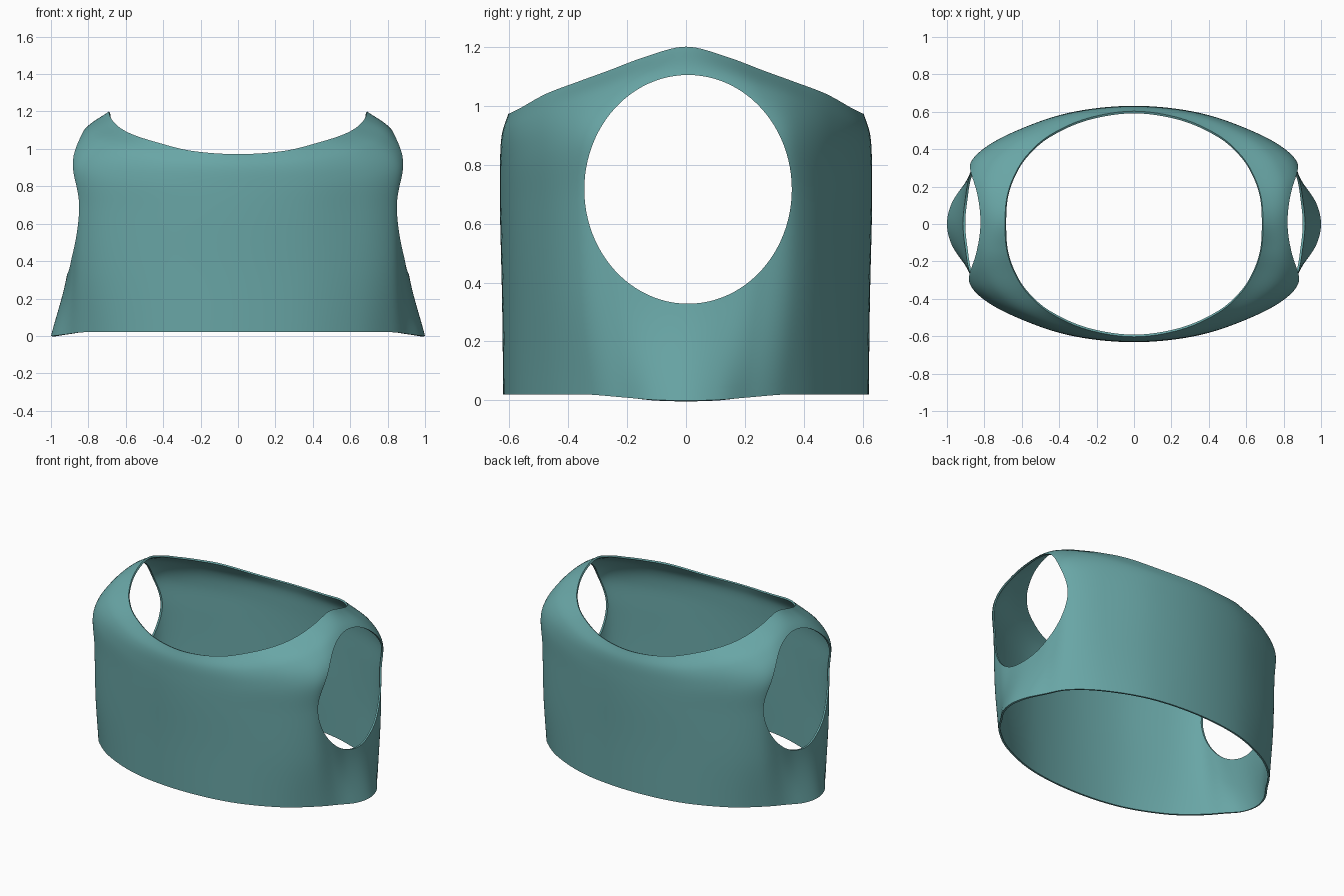
import bpy, bmesh, math
from mathutils import Vector

if "Cube" in bpy.data.objects:
    bpy.data.objects.remove(bpy.data.objects["Cube"])

# Quarter cross-sections (side seam -> centre), hem up to neckline
SECTIONS = [
    [(1, 0, 0), (.975, .11, .002), (.91, .21, .01), (.82, .335, .02), (.64, .47, .02), (.35, .583, .02), (0, .62, .02)],
    [(.912, 0, .34), (.905, .12, .34), (.887, .24, .34), (.825, .365, .34), (.65, .482, .34), (.35, .587, .34), (0, .624, .34)],
    [(.885, 0, .7), (.882, .14, .7), (.868, .29, .7), (.815, .386, .68), (.65, .487, .66), (.35, .593, .65), (0, .631, .64)],
    [(.905, 0, .95), (.903, .14, .94), (.888, .28, .92), (.825, .38, .89), (.65, .487, .85), (.35, .593, .82), (0, .631, .8)],
    [(.82, 0, 1.105), (.82, .14, 1.09), (.80, .26, 1.055), (.73, .375, 1.015), (.585, .485, .965), (.32, .587, .92), (0, .625, .9)],
    [(.69, 0, 1.2), (.68, .14, 1.165), (.64, .26, 1.12), (.57, .37, 1.08), (.45, .475, 1.04), (.25, .565, .99), (0, .603, .972)],
]
STEPS = 8


def spline(points, closed):
    """Smooth curve through the points."""
    n = len(points)

    def get(i):
        if closed:
            return points[i % n]
        if i < 0:
            return 2 * points[0] - points[1]
        if i >= n:
            return 2 * points[-1] - points[-2]
        return points[i]

    out = []
    for i in range(n if closed else n - 1):
        a, b, c, d = (get(i + k) for k in (-1, 0, 1, 2))
        for s in range(STEPS):
            t = s / STEPS
            out.append(0.5 * (2 * b + (c - a) * t + (2 * a - 5 * b + 4 * c - d) * t * t
                              + (3 * b - a - 3 * c + d) * t ** 3))
    if not closed:
        out.append(points[-1].copy())
    return out


def full_loop(quarter):
    """Mirror a quarter section into a whole ring."""
    q = [Vector(p) for p in quarter]
    half = q + [Vector((-p.x, p.y, p.z)) for p in q[-2::-1]]
    return half + [Vector((p.x, -p.y, p.z)) for p in half[-2:0:-1]]


# Vest shell lofted through the sections
rings = [spline(full_loop(s), True) for s in SECTIONS]
columns = [spline(list(col), False) for col in zip(*rings)]
bm = bmesh.new()
grid = [[bm.verts.new(p) for p in col] for col in columns]
for i, col in enumerate(grid):
    nxt = grid[(i + 1) % len(grid)]
    for j in range(len(col) - 1):
        bm.faces.new((col[j], nxt[j], nxt[j + 1], col[j + 1]))
bm.normal_update()
mesh = bpy.data.meshes.new("vest_body")
bm.to_mesh(mesh)
bm.free()
vest = bpy.data.objects.new("vest_body", mesh)
bpy.context.collection.objects.link(vest)

# Armhole cutter: an elliptical cylinder through both sides
bpy.ops.mesh.primitive_cylinder_add(vertices=96, radius=1, depth=3, location=(0, .007, .716),
                                    rotation=(0, math.pi / 2, 0))
cutter = bpy.context.object
cutter.name = "armhole_cutter"
cutter.scale = (.388, .352, 1)
cutter.hide_render = True

# Cloth thickness, then armholes
solid = vest.modifiers.new("thickness", 'SOLIDIFY')
solid.thickness = .012
solid.offset = -1
cut = vest.modifiers.new("armholes", 'BOOLEAN')
cut.operation = 'DIFFERENCE'
cut.solver = 'EXACT'
cut.object = cutter

bpy.ops.object.select_all(action='DESELECT')
vest.select_set(True)
bpy.context.view_layer.objects.active = vest
for name in ("thickness", "armholes"):
    bpy.ops.object.modifier_apply(modifier=name)
bpy.data.objects.remove(cutter)
bpy.ops.object.shade_smooth_by_angle(angle=math.radians(40))

# Teal cloth
mat = bpy.data.materials.new("teal_cloth")
mat.diffuse_color = (.14, .38, .38, 1)
mat.use_nodes = True
mat.node_tree.nodes["Principled BSDF"].inputs["Base Color"].default_value = mat.diffuse_color
vest.data.materials.clear()
vest.data.materials.append(mat)
